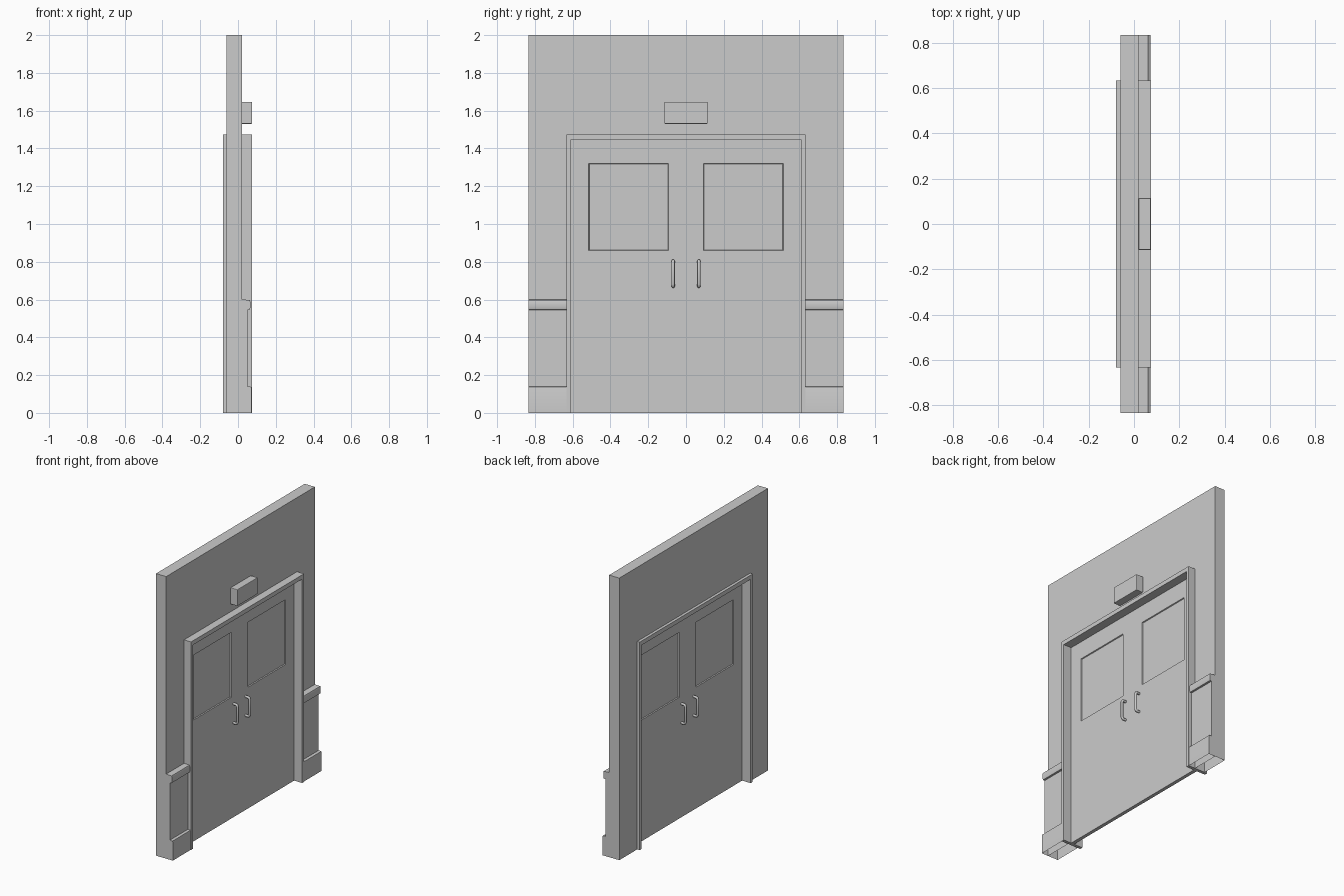
import bpy, bmesh
from mathutils import Vector

if "Cube" in bpy.data.objects:
    bpy.data.objects.remove(bpy.data.objects["Cube"])


def finish(name, bm, smooth=False):
    bmesh.ops.recalc_face_normals(bm, faces=bm.faces[:])
    me = bpy.data.meshes.new(name)
    bm.to_mesh(me)
    bm.free()
    ob = bpy.data.objects.new(name, me)
    bpy.context.collection.objects.link(ob)
    if smooth:
        bpy.ops.object.select_all(action='DESELECT')
        ob.select_set(True)
        bpy.context.view_layer.objects.active = ob
        bpy.ops.object.shade_smooth_by_angle()
    return ob


def prism(name, points, offset, open_bottom=False, smooth=False):
    """Extrude a closed 3D outline by an offset vector."""
    bm = bmesh.new()
    face = bm.faces.new([bm.verts.new(p) for p in points])
    res = bmesh.ops.extrude_face_region(bm, geom=[face], use_keep_orig=True)
    moved = [v for v in res['geom'] if isinstance(v, bmesh.types.BMVert)]
    bmesh.ops.translate(bm, verts=moved, vec=Vector(offset))
    if open_bottom:
        low = [f for f in bm.faces if all(v.co.z < 1e-5 for v in f.verts)]
        bmesh.ops.delete(bm, geom=low, context='FACES_ONLY')
    return finish(name, bm, smooth)


def arch(name, x0, x1, outer, top, inner, inner_top, open_bottom=False):
    """Upside-down U around the doorway, extruded along x."""
    yz = [(-outer, 0), (-outer, top), (outer, top), (outer, 0),
          (inner, 0), (inner, inner_top), (-inner, inner_top), (-inner, 0)]
    return prism(name, [(x0, y, z) for y, z in yz], (x1 - x0, 0, 0), open_bottom)


# Wall with doorway, and door frame
arch("wall", -0.06, 0.02, 0.833, 2.0, 0.632, 1.474, True)
arch("door_frame", -0.08, 0.075, 0.633, 1.475, 0.611, 1.445)

# Double door slab: half thickness with recessed window panes, mirrored in x
T = 0.0125
ys = [-0.611, -0.515, -0.093, 0, 0.093, 0.515, 0.611]
zs = [0, 0.86, 1.32, 1.445]
bm = bmesh.new()
grid = [[bm.verts.new((T, y, z)) for z in zs] for y in ys]
panes = []
for i in range(len(ys) - 1):
    for j in range(len(zs) - 1):
        f = bm.faces.new((grid[i][j], grid[i + 1][j], grid[i + 1][j + 1], grid[i][j + 1]))
        if j == 1 and i in (1, 4):
            panes.append(f)
rim = [e for e in bm.edges if e.is_boundary]
bm.normal_update()
bmesh.ops.inset_individual(bm, faces=panes, thickness=0.004, depth=-0.007)
ext = bmesh.ops.extrude_edge_only(bm, edges=rim)
for v in ext['geom']:
    if isinstance(v, bmesh.types.BMVert):
        v.co.x = 0
door = finish("double_door", bm)
door.modifiers.new("mirror", 'MIRROR').use_axis = (True, False, False)

# Wainscot with baseboard and chair rail on each side
profile = [(0.02, 0), (0.072, 0), (0.072, 0.13), (0.07, 0.138), (0.05, 0.14),
           (0.05, 0.545), (0.062, 0.547), (0.065, 0.555), (0.065, 0.59),
           (0.062, 0.598), (0.02, 0.6)]
for label, y in (("left", -0.833), ("right", 0.633)):
    prism(label + "_wainscot", [(x, y, z) for x, z in profile], (0, 0.2, 0), True, True)

# Box sign above the door
sign = prism("sign_box", [(0.02, -0.114, 1.53), (0.02, 0.114, 1.53),
                          (0.02, 0.114, 1.647), (0.02, -0.114, 1.647)], (0.055, 0, 0))
bev = sign.modifiers.new("bevel", 'BEVEL')
bev.width = 0.004
bev.segments = 2

# Pull handles on both faces of both leaves
for side in (1, -1):
    for y in (-0.068, 0.068):
        cu = bpy.data.curves.new("pull_handle", 'CURVE')
        cu.dimensions = '3D'
        cu.bevel_depth = 0.009
        cu.bevel_resolution = 2
        path = [(0.008, 0.67), (0.034, 0.67), (0.04, 0.673), (0.043, 0.682),
                (0.043, 0.792), (0.04, 0.801), (0.034, 0.804), (0.008, 0.804)]
        sp = cu.splines.new('POLY')
        sp.points.add(len(path) - 1)
        for p, (x, z) in zip(sp.points, path):
            p.co = (side * x, y, z, 1)
        ob = bpy.data.objects.new("pull_handle", cu)
        bpy.context.collection.objects.link(ob)
